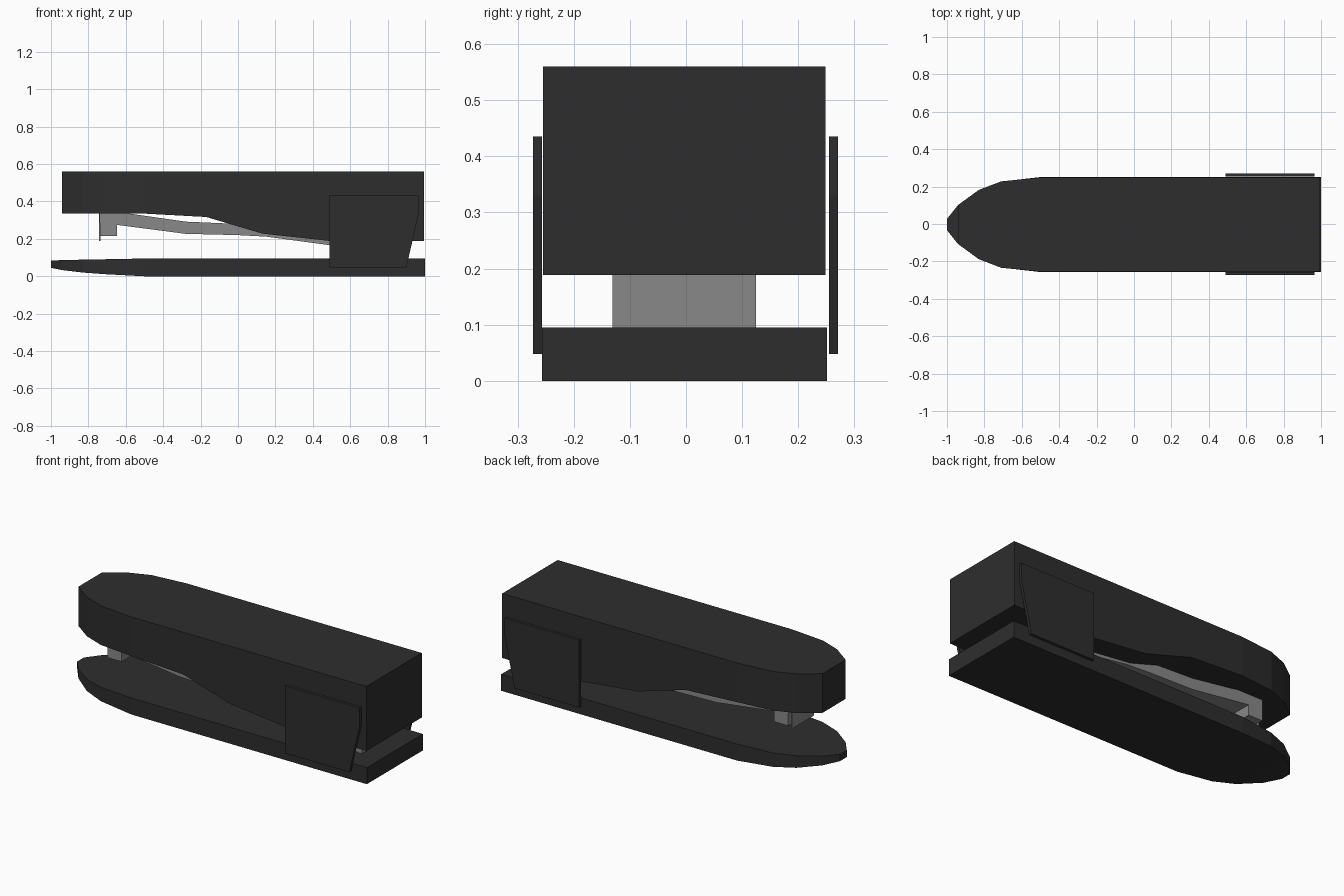
import bpy, bmesh

if "Cube" in bpy.data.objects:
    bpy.data.objects.remove(bpy.data.objects["Cube"])


def material(name, value):
    m = bpy.data.materials.new(name)
    m.diffuse_color = (value, value, value, 1)
    m.use_nodes = True
    m.node_tree.nodes["Principled BSDF"].inputs["Base Color"].default_value = m.diffuse_color
    return m


black = material("black_plastic", 0.027)
steel = material("grey_steel", 0.25)


def finish(name, bm, mat):
    bmesh.ops.recalc_face_normals(bm, faces=bm.faces)
    me = bpy.data.meshes.new(name)
    bm.to_mesh(me)
    bm.free()
    me.materials.append(mat)
    ob = bpy.data.objects.new(name, me)
    bpy.context.collection.objects.link(ob)
    return ob


def loft(name, stations, mat, yc=-0.003):
    """Rectangular sections along x: (x, half width, bottom, top)."""
    bm = bmesh.new()
    rings = []
    for x, w, zb, zt in stations:
        rings.append([bm.verts.new((x, yc + y, z))
                      for y, z in ((-w, zb), (w, zb), (w, zt), (-w, zt))])
    for a, b in zip(rings, rings[1:]):
        for i in range(4):
            j = (i + 1) % 4
            bm.faces.new((a[i], a[j], b[j], b[i]))
    bm.faces.new(rings[0])
    bm.faces.new(rings[-1])
    return finish(name, bm, mat)


def plate(name, profile, y0, y1, mat):
    """Side profile in x/z extruded from y0 to y1."""
    bm = bmesh.new()
    f = bm.faces.new([bm.verts.new((x, y0, z)) for x, z in profile])
    r = bmesh.ops.extrude_face_region(bm, geom=[f])
    bmesh.ops.translate(bm, vec=(0, y1 - y0, 0),
                        verts=[v for v in r["geom"] if isinstance(v, bmesh.types.BMVert)])
    return finish(name, bm, mat)


# Base with tapered, rising nose
loft("base", [(-1, 0.03, 0.045, 0.085), (-0.94, 0.105, 0.033, 0.086),
              (-0.83, 0.185, 0.02, 0.089), (-0.71, 0.23, 0.011, 0.091),
              (-0.5, 0.254, 0, 0.095), (1, 0.254, 0, 0.095)], black)

# Upper handle with stepped underside
loft("handle", [(-0.94, 0.105, 0.335, 0.56), (-0.83, 0.185, 0.335, 0.56),
                (-0.71, 0.231, 0.335, 0.56), (-0.5, 0.252, 0.335, 0.56),
                (-0.17, 0.252, 0.317, 0.56), (0.13, 0.252, 0.228, 0.56),
                (0.49, 0.252, 0.189, 0.56), (0.995, 0.252, 0.189, 0.56)], black)

# Staple magazine running down to the rear hinge
w = 0.128
loft("magazine", [(-0.74, w, 0.285, 0.358), (-0.65, w, 0.275, 0.345),
                  (-0.28, w, 0.227, 0.292), (0, w, 0.22, 0.28),
                  (0.15, w, 0.212, 0.27), (0.5, w, 0.165, 0.25),
                  (0.88, w, 0.09, 0.2)], steel)

# Magazine nose and thin staple driver blade
loft("magazine_nose", [(-0.738, w, 0.215, 0.35), (-0.648, w, 0.215, 0.35)], steel)
loft("driver_blade", [(-0.742, 0.1, 0.188, 0.35), (-0.736, 0.1, 0.188, 0.35)], steel)

# Hinge cheeks on both sides
cheek = [(0.49, 0.048), (0.9, 0.048), (0.965, 0.33), (0.965, 0.435), (0.49, 0.435)]
for side, y0, y1 in (("front", -0.273, -0.257), ("back", 0.255, 0.271)):
    plate(side + "_hinge_cheek", cheek, y0, y1, black)
